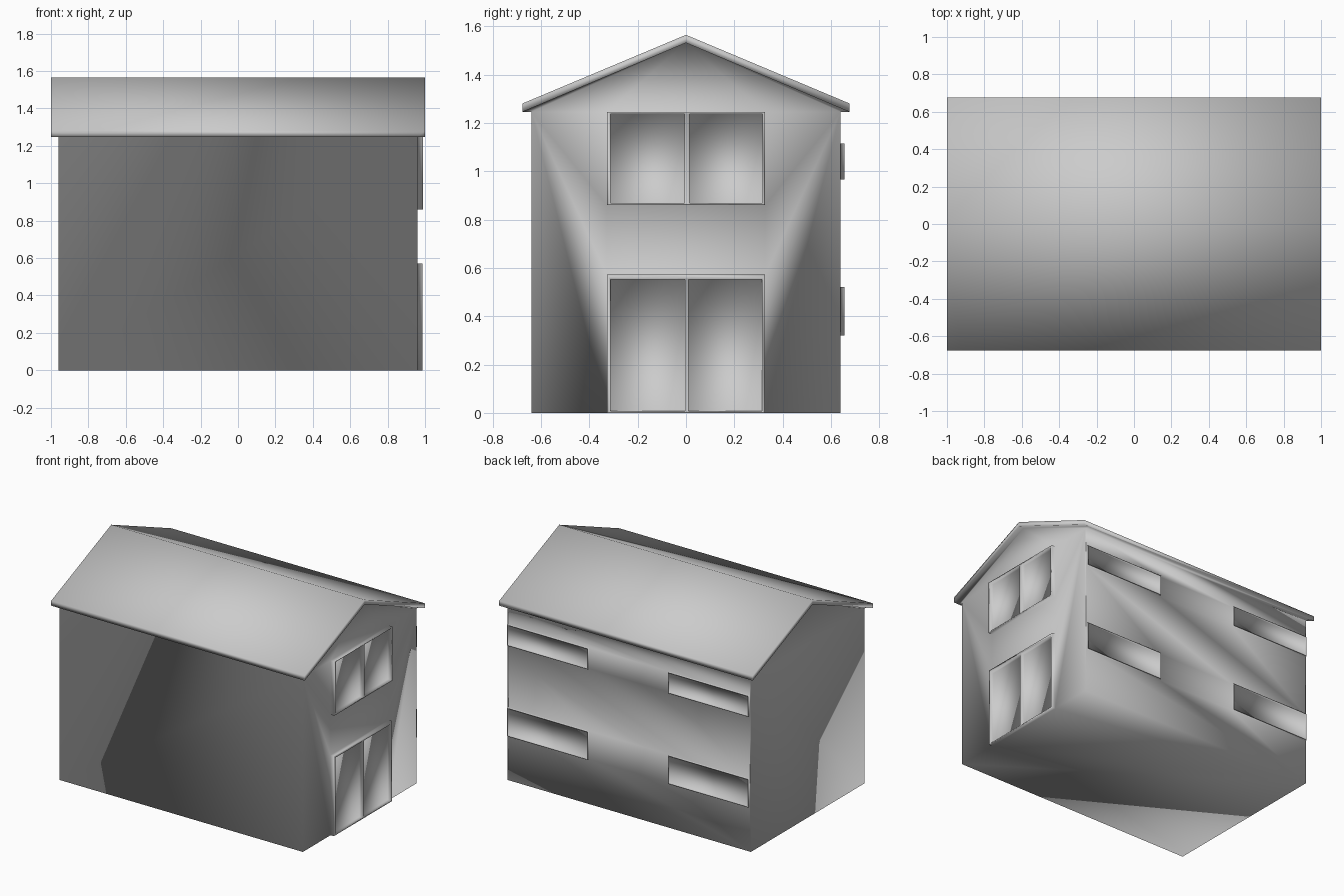
import bpy, bmesh

if "Cube" in bpy.data.objects:
    bpy.data.objects.remove(bpy.data.objects["Cube"])

bm = bmesh.new()
cache = {}


def vert(p):
    """Shared vertex, so neighbouring parts are welded and shade smoothly."""
    key = tuple(round(c, 4) for c in p)
    if key not in cache:
        cache[key] = bm.verts.new(key)
    return cache[key]


def face(*pts):
    return bm.faces.new([vert(p) for p in pts])


def raised_opening(place, outer, panes, depth):
    """Raised frame around panes. place(u, z, d) maps wall coordinates to 3D."""
    u0, u1, z0, z1 = outer

    def ring(r, d):
        return [place(u, z, d) for u, z in
                ((r[0], r[2]), (r[1], r[2]), (r[1], r[3]), (r[0], r[3]))]

    base, rim = ring(outer, 0), ring(outer, depth)
    fronts = [ring(p, depth) for p in panes]
    for i in range(4):
        j = (i + 1) % 4
        face(base[i], base[j], rim[j], rim[i])
    # frame front: bottom, right, top and left bars, then mullions
    face(rim[0], rim[1], *[p for f in reversed(fronts) for p in (f[1], f[0])])
    face(rim[1], rim[2], fronts[-1][2], fronts[-1][1])
    face(rim[2], rim[3], *[p for f in fronts for p in (f[3], f[2])])
    face(rim[3], rim[0], fronts[0][0], fronts[0][3])
    for a, b in zip(fronts, fronts[1:]):
        face(a[1], b[0], b[3], a[2])
    # reveals and recessed panes
    for p, f in zip(panes, fronts):
        back = ring(p, 0.002)
        for i in range(4):
            j = (i + 1) % 4
            face(f[i], f[j], back[j], back[i])
        face(*back)


X, Y, H = 0.96, 0.64, 1.246          # wall half sizes and wall height
RX, RY = 1.0, 0.677                  # roof half sizes
EAVE, RIDGE, INNER = 1.281, 1.565, 1.532
W, DOOR, SILL = 0.328, 0.572, 0.86   # end wall openings

# Roof: slopes, fascias and soffits
for s in (-1, 1):
    face((-RX, s * RY, EAVE), (RX, s * RY, EAVE), (RX, 0, RIDGE), (-RX, 0, RIDGE))
    face((-RX, s * RY, H), (-X, s * RY, H), (X, s * RY, H), (RX, s * RY, H),
         (RX, s * RY, EAVE), (-RX, s * RY, EAVE))
    face((-X, s * RY, H), (X, s * RY, H), (X, s * Y, H), (-X, s * Y, H))
    # Barge boards and gable overhangs at both ends
    for e in (-1, 1):
        face((e * RX, s * RY, H), (e * RX, s * RY, EAVE), (e * RX, 0, RIDGE), (e * RX, 0, INNER))
        face((e * RX, s * RY, H), (e * RX, 0, INNER), (e * X, 0, INNER), (e * X, s * RY, H))

# Gables
face((-X, 0, INNER), *[(-X, y, H) for y in (-RY, -Y, Y, RY)])
face((X, 0, INNER), *[(X, y, H) for y in (-RY, -Y, -W, W, Y, RY)])

# Floor, front wall and plain left wall
face((-X, -Y, 0), (-X, Y, 0), (X, Y, 0), (X, W, 0), (X, -W, 0), (X, -Y, 0))
face((-X, -Y, 0), (X, -Y, 0), (X, -Y, H))
face((-X, -Y, 0), (X, -Y, H), (-X, -Y, H))
face((-X, -Y, 0), (-X, Y, 0), (-X, Y, H), (-X, -Y, H))

# Right end wall: side panels and the panel between door and window
for s in (-1, 1):
    face((X, s * Y, 0), (X, s * W, 0), (X, s * W, DOOR), (X, s * W, SILL),
         (X, s * W, H), (X, s * Y, H))
face((X, -W, DOOR), (X, W, DOOR), (X, W, SILL), (X, -W, SILL))


def on_end(u, z, d):
    return (X + d, u, z)


# Double window and double door
raised_opening(on_end, (-W, W, SILL, H),
               [(-0.312, -0.006, 0.868, 1.238), (0.014, 0.316, 0.868, 1.238)], 0.03)
raised_opening(on_end, (-W, W, 0, DOOR),
               [(-0.312, -0.005, 0.008, 0.553), (0.01, 0.314, 0.008, 0.553)], 0.026)


def on_back(u, z, d):
    return (u, Y + d, z)


# Back wall with four low wide windows
windows = [(u0, u1, z0, z1) for z0, z1 in ((0.32, 0.522), (0.966, 1.115))
           for u0, u1 in ((-0.952, -0.317), (0.315, 0.952))]
edges = []
for u0, u1, z0, z1 in [(-X, X, 0, H)] + windows:
    loop = [vert(on_back(u, z, 0)) for u, z in ((u0, z0), (u1, z0), (u1, z1), (u0, z1))]
    for a, b in zip(loop, loop[1:] + loop[:1]):
        edges.append(bm.edges.get((a, b)) or bm.edges.new((a, b)))
bmesh.ops.triangle_fill(bm, edges=edges, use_beauty=False, use_dissolve=False)
for u0, u1, z0, z1 in windows:
    raised_opening(on_back, (u0, u1, z0, z1),
                   [(u0 + 0.004, u1 - 0.004, z0 + 0.004, z1 - 0.004)], 0.016)

# One welded, smooth shaded shell
bmesh.ops.recalc_face_normals(bm, faces=bm.faces)
for f in bm.faces:
    f.smooth = True
mesh = bpy.data.meshes.new("house_shell")
bm.to_mesh(mesh)
bm.free()
bpy.context.collection.objects.link(bpy.data.objects.new("house_shell", mesh))
